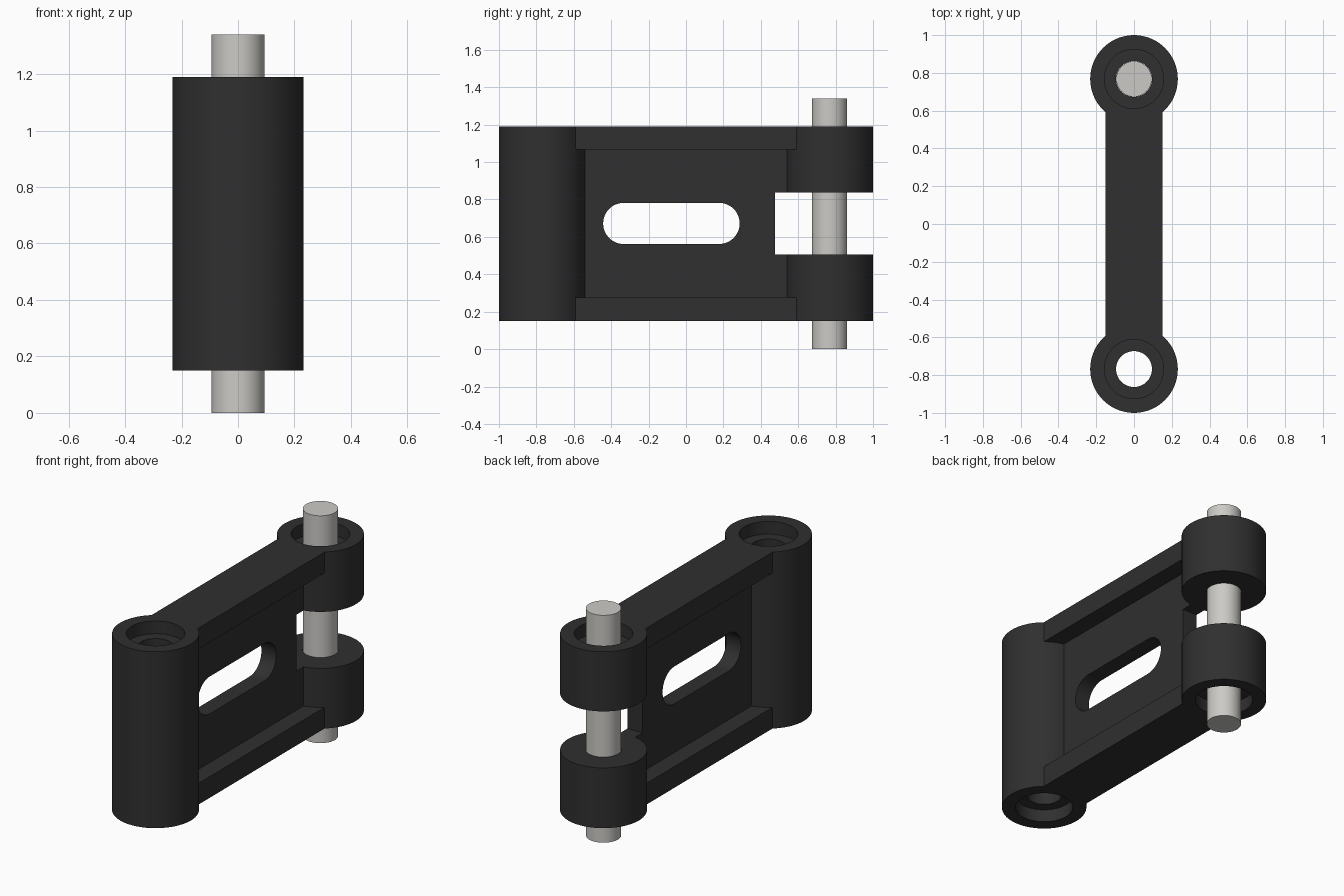
import bpy
import bmesh
from math import pi
from mathutils import Matrix

if "Cube" in bpy.data.objects:
    bpy.data.objects.remove(bpy.data.objects["Cube"], do_unlink=True)

BOTTOM, TOP = 0.15, 1.19       # link height range
END_Y = 0.768                  # barrel axis distance from centre
BARREL_R, SEAT_R, BORE_R = 0.232, 0.157, 0.095
SEAT_DEPTH = 0.075


def material(name, color):
    mat = bpy.data.materials.new(name)
    mat.use_nodes = True
    mat.diffuse_color = color
    bsdf = next(n for n in mat.node_tree.nodes if n.type == "BSDF_PRINCIPLED")
    bsdf.inputs["Base Color"].default_value = color
    return mat


black = material("black plastic", (0.029, 0.029, 0.029, 1))
steel = material("light steel", (0.6, 0.59, 0.565, 1))


def finish(name, bm, mat):
    mesh = bpy.data.meshes.new(name)
    bm.to_mesh(mesh)
    bm.free()
    mesh.materials.append(mat)
    obj = bpy.data.objects.new(name, mesh)
    bpy.context.collection.objects.link(obj)
    return obj


def box(name, half_x, y0, y1, z0, z1, mat=black):
    bm = bmesh.new()
    size = Matrix.Diagonal((2 * half_x, y1 - y0, z1 - z0, 1))
    place = Matrix.Translation((0, (y0 + y1) / 2, (z0 + z1) / 2))
    bmesh.ops.create_cube(bm, size=1, matrix=place @ size)
    return finish(name, bm, mat)


def cylinder(name, radius, y, z0, z1, mat=black):
    bm = bmesh.new()
    bmesh.ops.create_cone(bm, cap_ends=True, segments=64, radius1=radius, radius2=radius,
                          depth=z1 - z0, matrix=Matrix.Translation((0, y, (z0 + z1) / 2)))
    return finish(name, bm, mat)


def slot_cutter(y0, y1, z, radius):
    # Two round ends joined by their convex hull
    bm = bmesh.new()
    for y in (y0 + radius, y1 - radius):
        place = Matrix.Translation((0, y, z)) @ Matrix.Rotation(pi / 2, 4, "Y")
        bmesh.ops.create_cone(bm, cap_ends=True, segments=48, radius1=radius,
                              radius2=radius, depth=0.6, matrix=place)
    bmesh.ops.delete(bm, geom=bm.faces[:], context="FACES_ONLY")
    bmesh.ops.convex_hull(bm, input=bm.verts[:])
    bmesh.ops.dissolve_limit(bm, angle_limit=0.01, verts=bm.verts[:], edges=bm.edges[:])
    return finish("slot_cutter", bm, black)


def combine(target, other, operation):
    mod = target.modifiers.new(operation, "BOOLEAN")
    mod.operation, mod.solver, mod.object = operation, "EXACT", other
    bpy.context.view_layer.objects.active = target
    bpy.ops.object.modifier_apply(modifier=mod.name)
    bpy.data.objects.remove(other, do_unlink=True)


def shade(obj):
    bpy.ops.object.select_all(action="DESELECT")
    obj.select_set(True)
    bpy.context.view_layer.objects.active = obj
    bpy.ops.object.shade_smooth_by_angle(angle=pi / 6)


# Link body: thin web, top and bottom flanges, a barrel at each end
link = box("link_body", 0.048, -END_Y, END_Y, BOTTOM + 0.05, TOP - 0.05)
for z0, z1 in ((BOTTOM, 0.275), (1.067, TOP)):
    combine(link, box("flange", 0.15, -END_Y, END_Y, z0, z1), "UNION")
for y in (-END_Y, END_Y):
    combine(link, cylinder("barrel", BARREL_R, y, BOTTOM, TOP), "UNION")

# Pin bores with a wider counterbore at both mouths
for y in (-END_Y, END_Y):
    combine(link, cylinder("bore", BORE_R, y, 0, TOP + 0.2), "DIFFERENCE")
    combine(link, cylinder("lower_seat", SEAT_R, y, 0, BOTTOM + SEAT_DEPTH), "DIFFERENCE")
    combine(link, cylinder("upper_seat", SEAT_R, y, TOP - SEAT_DEPTH, TOP + 0.2), "DIFFERENCE")

# Fork gap in the rear barrel and the long slot through the web
combine(link, box("fork_gap", 0.5, 0.475, 1.2, 0.505, 0.838), "DIFFERENCE")
combine(link, slot_cutter(-0.443, 0.287, 0.672, 0.11), "DIFFERENCE")
shade(link)

# Hinge pin through the fork
shade(cylinder("hinge_pin", BORE_R - 0.001, END_Y, 0, 1.34, steel))
